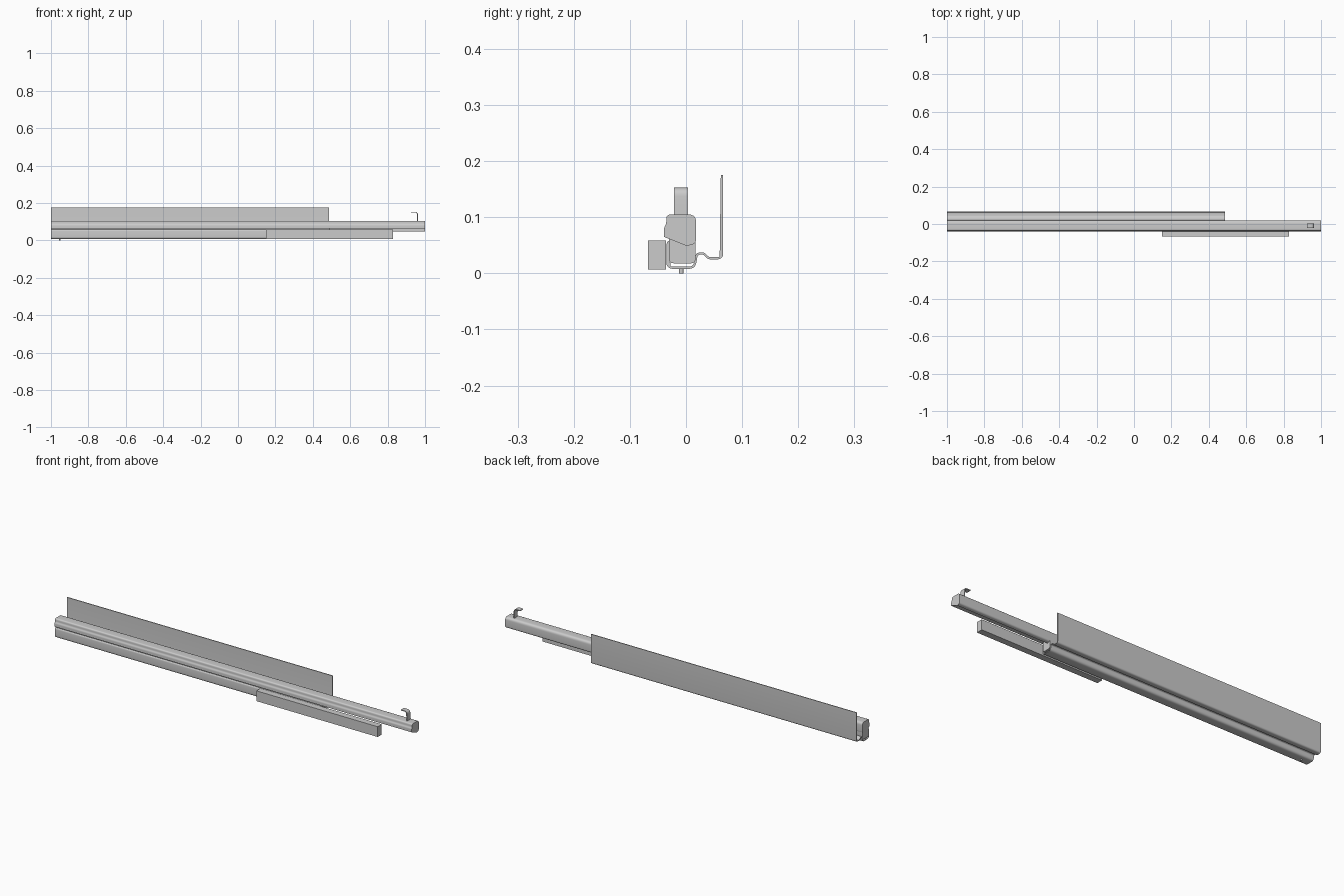
import bpy, bmesh, math
from mathutils import Vector

if "Cube" in bpy.data.objects:
    bpy.data.objects.remove(bpy.data.objects["Cube"])


def fillet(pts, closed, steps=5):
    """Round each (a, b, radius) corner with a short curve."""
    out, n = [], len(pts)
    for i, (a, b, r) in enumerate(pts):
        p = Vector((a, b))
        if r == 0 or (not closed and i in (0, n - 1)):
            out.append(p)
            continue
        u = Vector(pts[i - 1][:2]) - p
        v = Vector(pts[(i + 1) % n][:2]) - p
        d = min(r, u.length * 0.48, v.length * 0.48)
        s, e = p + u.normalized() * d, p + v.normalized() * d
        for k in range(steps + 1):
            t = k / steps
            out.append(s * (1 - t) ** 2 + p * (2 * t * (1 - t)) + e * t * t)
    return out


def ribbon(path, thick):
    """Turn a centre line into a closed sheet outline."""
    left, right = [], []
    for i, p in enumerate(path):
        d0 = (p - path[i - 1]).normalized() if i else None
        d1 = (path[i + 1] - p).normalized() if i < len(path) - 1 else None
        d = ((d0 or d1) + (d1 or d0)).normalized()
        n = Vector((-d.y, d.x)) * thick / 2
        left.append(p + n)
        right.append(p - n)
    return left + right[::-1]


def extrude(name, outline, lo, hi, place):
    """Extrude a closed outline; place(a, b, t) maps it to 3D."""
    bm = bmesh.new()
    rings = [[bm.verts.new(place(p[0], p[1], t)) for p in outline] for t in (lo, hi)]
    n = len(outline)
    for i in range(n):
        j = (i + 1) % n
        bm.faces.new((rings[0][i], rings[0][j], rings[1][j], rings[1][i]))
    caps = [bm.faces.new(r) for r in rings]
    bmesh.ops.triangulate(bm, faces=caps)
    bmesh.ops.recalc_face_normals(bm, faces=bm.faces)
    mesh = bpy.data.meshes.new(name)
    bm.to_mesh(mesh)
    bm.free()
    ob = bpy.data.objects.new(name, mesh)
    bpy.context.collection.objects.link(ob)
    bpy.ops.object.select_all(action='DESELECT')
    ob.select_set(True)
    bpy.context.view_layer.objects.active = ob
    bpy.ops.object.shade_smooth_by_angle(angle=math.radians(30))
    return ob


def along_x(a, b, t):
    return (t, a, b)


def along_y(a, b, t):
    return (a, t, b)


# Long upper rail that carries the drawer
rail = [(-0.035, 0.105, 0.014), (0.018, 0.105, 0.014), (0.018, 0.053, 0.009),
        (0.001, 0.049, 0), (0.001, 0.065, 0), (-0.039, 0.065, 0),
        (-0.039, 0.082, 0.006), (-0.035, 0.089, 0.004)]
extrude("upper_rail", fillet(rail, True), -1, 1, along_x)

# Inner carriage running inside the channel
inner = [(-0.030, 0.066, 0), (0.017, 0.066, 0), (0.017, 0.018, 0.008),
         (-0.030, 0.018, 0.008)]
extrude("inner_carriage", fillet(inner, True), -1, 0.49, along_x)

# Bent sheet: channel with hooked lip, ridge and tall mounting plate
sheet = [(-0.018, 0.057, 0), (-0.033, 0.057, 0.012), (-0.033, 0.010, 0.010),
         (0.015, 0.010, 0.010), (0.019, 0.035, 0.008), (0.032, 0.036, 0.008),
         (0.039, 0.027, 0.006), (0.064, 0.027, 0.008), (0.064, 0.175, 0)]
extrude("channel_and_plate", ribbon(fillet(sheet, False), 0.004), -1, 0.486, along_x)

# Damper housing on the front side
box = [(-0.068, 0.007, 0), (-0.036, 0.007, 0), (-0.036, 0.059, 0), (-0.068, 0.059, 0)]
extrude("damper_housing", box, 0.15, 0.83, along_x)

# Bent hook at the far end of the rail
hook = [(0.960, 0.103, 0), (0.960, 0.151, 0.014), (0.926, 0.151, 0)]
extrude("rear_hook", ribbon(fillet(hook, False), 0.004), -0.021, 0.004, along_y)

# Small pin below the channel
pin = [(-0.952 + 0.004 * math.cos(k * math.pi / 8),
        -0.0085 + 0.004 * math.sin(k * math.pi / 8)) for k in range(16)]
extrude("locating_pin", pin, 0, 0.010, lambda a, b, t: (a, b, t))
